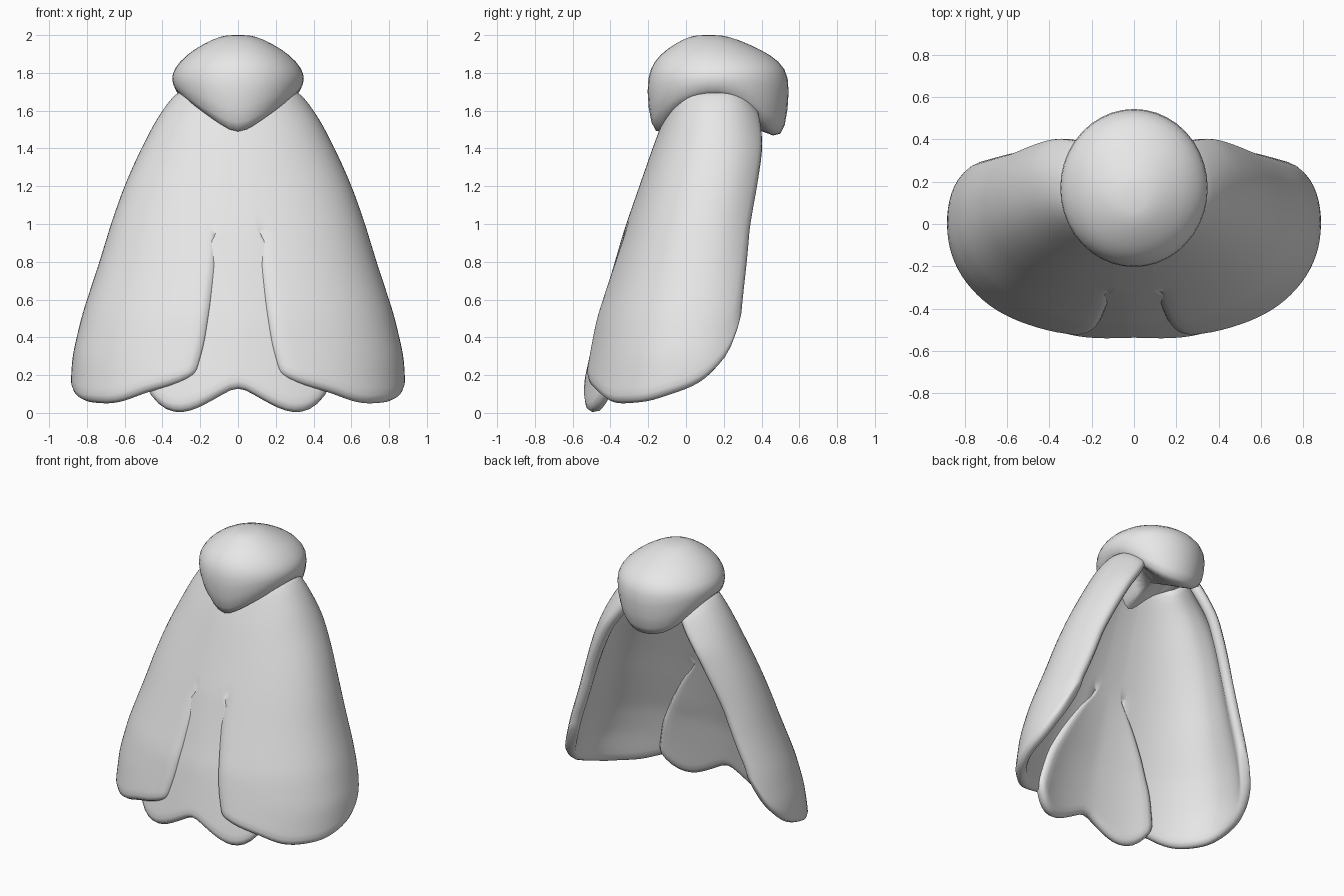
import bpy
from math import sin, cos, asin, radians, degrees, pi

cube = bpy.data.objects.get("Cube")
if cube:
    bpy.data.objects.remove(cube)


def lerp(table, v):
    """Piecewise linear lookup in a short list of pairs."""
    for (a, fa), (b, fb) in zip(table, table[1:]):
        if v <= b:
            k = max(0, (v - a) / (b - a))
            return fa + (fb - fa) * k
    return table[-1][1]


grey = bpy.data.materials.new("pale_grey")
grey.use_nodes = True
colour = (0.8, 0.8, 0.8, 1)
grey.diffuse_color = colour
grey.node_tree.nodes["Principled BSDF"].inputs["Base Color"].default_value = colour


def make_object(name, verts, faces):
    mesh = bpy.data.meshes.new(name)
    mesh.from_pydata(verts, [], faces)
    mesh.materials.append(grey)
    mesh.polygons.foreach_set("use_smooth", [True] * len(faces))
    obj = bpy.data.objects.new(name, mesh)
    bpy.context.collection.objects.link(obj)
    return obj


# Cloak cross-section by height: half width, front, centre and last angle
WIDTH = [(0, .895), (.3, .88), (.53, .825), (.8, .735), (1, .675),
         (1.2, .605), (1.4, .515), (1.6, .41), (1.75, .28)]
FRONT = [(0, -.595), (.2, -.552), (.5, -.487), (1, -.317), (1.45, -.16), (1.7, -.06)]
CENTRE = [(0, 0), (.36, .03), (1, .1), (1.4, .165), (1.7, .165)]
LAST = [(.55, 118), (1, 126), (1.4, 137), (1.6, 150)]
POWER = .93


def section(angle, z, inset=0):
    t = radians(angle)
    w, yc = lerp(WIDTH, z) - inset, lerp(CENTRE, z)
    depth = yc - lerp(FRONT, z) - inset
    c = cos(t)
    side = 1 if c > 0 else -1
    return (w * abs(sin(t)) ** POWER, yc - side * depth * abs(c) ** POWER, z)


def angle_at(x, z):
    return degrees(asin((x / lerp(WIDTH, z)) ** (1 / POWER)))


# Edges of the cloak: slit, hem of the side wings, hem and width of the tail
SPLIT = .97
SLIT = [(.22, .22), (.36, .175), (.6, .138), (.8, .11), (SPLIT, .103), (1.7, .08)]
HEM = [(14, .21), (22, .15), (33, .115), (43, .065), (50, .05),
       (70, .06), (90, .125), (100, .19), (114, .35), (118, .54)]
TOP = [(0, 1.72), (.7, 1.73), (.85, 1.7), (1, 1.62)]
TAIL_HEM = [(0, .15), (.22, .03), (.3, 0), (.4, .005), (.48, .06), (.54, .15)]
TAIL_WIDTH = [(.15, .54), (.4, .48), (.6, .38), (.8, .25), (SPLIT, .103)]
MID, WING, LOW, HIGH = 6, 16, 12, 8

verts, faces, index = [], [], {}


def point(key, co):
    index[key] = len(verts)
    verts.append(co)


# Upper cloak, from the slit tips to the neck
for j in range(MID + WING + 1):
    s = max(0, (j - MID) / WING)
    for i in range(HIGH + 1):
        z = SPLIT + (lerp(TOP, s) - SPLIT) * i / HIGH
        start = angle_at(lerp(SLIT, z), z)
        a = start * j / MID if j < MID else start + (lerp(LAST, z) - start) * s
        point(("upper", j, i), section(a, z))

# Side wing, below the slit tip
for j in range(WING + 1):
    s = j / WING
    hem = lerp(HEM, 14 + 104 * s)
    for i in range(LOW):
        z = hem + (SPLIT - hem) * i / LOW
        start = angle_at(lerp(SLIT, z), z)
        point(("wing", j, i), section(start + (lerp(LAST, z) - start) * s, z))
    index["wing", j, LOW] = index["upper", MID + j, 0]

# Half of the tail panel, tucked behind the wing
for j in range(MID + 1):
    s = j / MID
    hem = lerp(TAIL_HEM, .54 * s)
    for i in range(LOW):
        z = hem + (SPLIT - hem) * i / LOW
        inset = (.018 + .022 * s) * min(1, (SPLIT - z) / .4)
        x = lerp(TAIL_WIDTH, z) * s
        point(("tail", j, i), section(angle_at(x, z), z, inset))
    index["tail", j, LOW] = index["upper", j, 0]

for part, cols, rows in (("upper", MID + WING, HIGH), ("wing", WING, LOW), ("tail", MID, LOW)):
    for j in range(cols):
        for i in range(rows):
            faces.append([index[part, j + a, i + b] for a, b in ((0, 0), (1, 0), (1, 1), (0, 1))])

cloak = make_object("cloak", verts, faces)
mirror = cloak.modifiers.new("mirror", 'MIRROR')
mirror.use_clip = True
shell = cloak.modifiers.new("thickness", 'SOLIDIFY')
shell.thickness = .075
shell.offset = -1
smooth = cloak.modifiers.new("round_edges", 'SUBSURF')
smooth.levels = smooth.render_levels = 1

# Cap: a dome with a pointed flap at the front and a round one at the back
SIDES = 20
verts, faces = [(0, .17, 1.6)], []
for k in range(SIDES):
    a = 2 * pi * k / SIDES
    across = abs(sin(a))
    low = 1.445 + .22 * across ** (1.2 if cos(a) > 0 else 3)
    profile = [(.45, low + .08), (.83, low), (.97, low + .05), (1.03, 1.71 + .06 * across),
               (.98, 1.825), (.8, 1.895), (.55, 1.95), (.27, 1.997)]
    for r, z in profile:
        lean = .05 * max(0, (z - 1.85) / .15)
        verts.append((.35 * r * sin(a), .17 - lean - .375 * r * cos(a), z))
RINGS = len(profile)
verts.append((0, .12, 2.002))
for k in range(SIDES):
    here, there = 1 + k * RINGS, 1 + (k + 1) % SIDES * RINGS
    faces.append((0, there, here))
    for i in range(RINGS - 1):
        faces.append((here + i, there + i, there + i + 1, here + i + 1))
    faces.append((here + RINGS - 1, there + RINGS - 1, len(verts) - 1))
cap = make_object("cap", verts, faces)
smooth = cap.modifiers.new("smooth", 'SUBSURF')
smooth.levels = smooth.render_levels = 1
